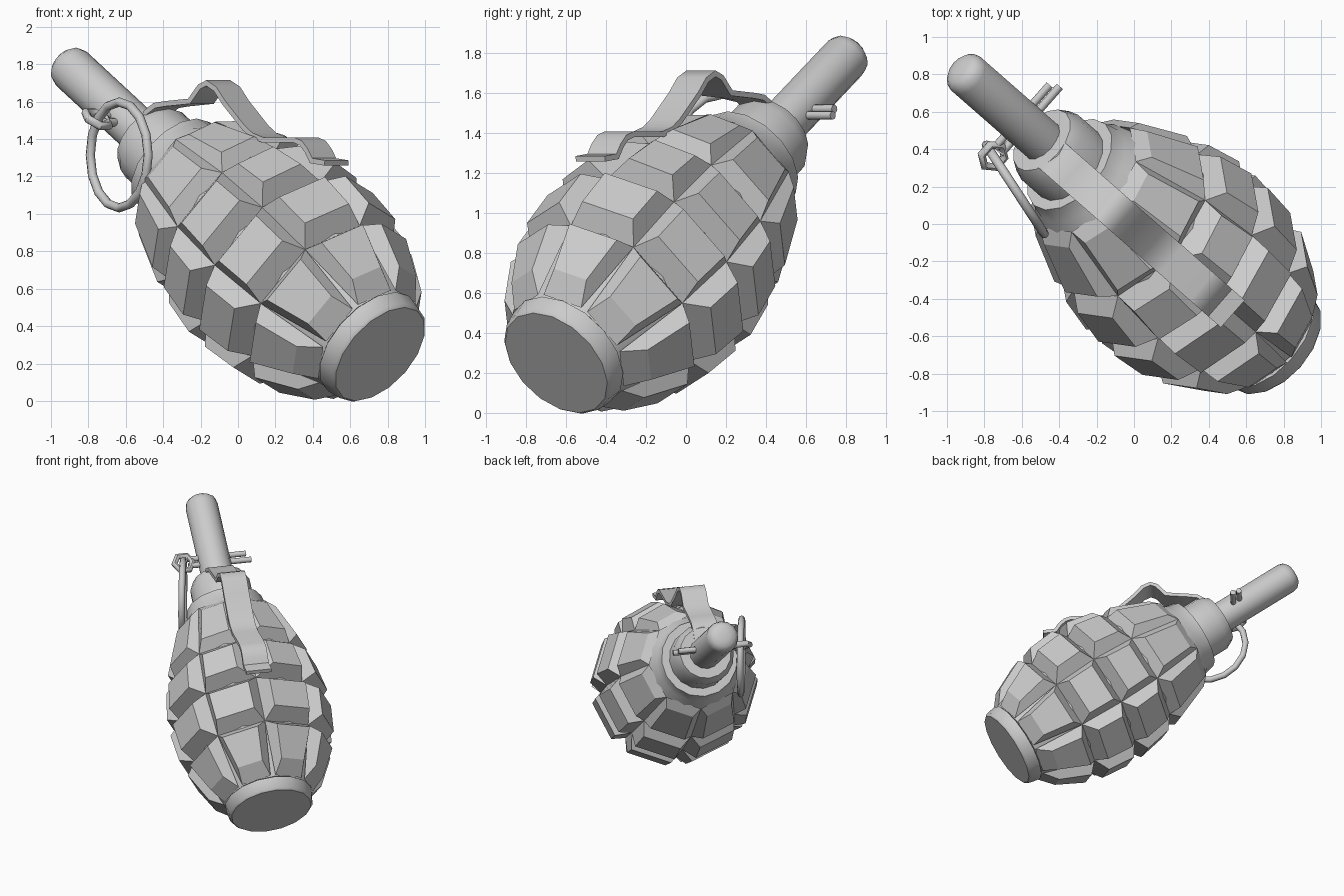
import bpy, bmesh, math
from mathutils import Matrix, Vector

if "Cube" in bpy.data.objects:
    bpy.data.objects.remove(bpy.data.objects["Cube"])

steel = bpy.data.materials.new("grey_metal")
steel.diffuse_color = (0.6, 0.6, 0.6, 1)
steel.use_nodes = True
steel.node_tree.nodes["Principled BSDF"].inputs["Base Color"].default_value = steel.diffuse_color

# Tilted frame: local Z runs base to fuze, local X points at the lever side
D = Vector((-0.6175, 0.541, 0.571)).normalized()
U = (Vector((0, 0, 1)) - D * D.z).normalized()
W = D.cross(U)
BASE = Vector((0.76, -0.65, 0.25))


def frame(x, y, z, origin):
    m = Matrix((x, y, z)).transposed().to_4x4()
    m.translation = origin
    return m


M = frame(U, W, D, BASE)


def finish(ob, name, smooth=None):
    ob.name = name
    ob.data.materials.append(steel)
    bpy.ops.object.select_all(action='DESELECT')
    ob.select_set(True)
    bpy.context.view_layer.objects.active = ob
    if smooth:
        bpy.ops.object.shade_smooth_by_angle(angle=math.radians(smooth))
    return ob


def mesh(name, verts, faces, smooth=None, matrix=M):
    bm = bmesh.new()
    vs = [bm.verts.new(v) for v in verts]
    for f in faces:
        bm.faces.new([vs[i] for i in f])
    bmesh.ops.recalc_face_normals(bm, faces=bm.faces)
    me = bpy.data.meshes.new(name)
    bm.to_mesh(me)
    bm.free()
    ob = bpy.data.objects.new(name, me)
    bpy.context.collection.objects.link(ob)
    ob.matrix_world = matrix
    return finish(ob, name, smooth)


def lathe(name, profile, n, smooth=35, matrix=M):
    """Capped solid turned about local Z from (radius, height) pairs."""
    verts = [(r * math.cos(2 * math.pi * i / n), r * math.sin(2 * math.pi * i / n), t)
             for r, t in profile for i in range(n)]
    faces = [(k * n + i, k * n + (i + 1) % n, (k + 1) * n + (i + 1) % n, (k + 1) * n + i)
             for k in range(len(profile) - 1) for i in range(n)]
    faces += [tuple(range(n))[::-1], tuple(range(len(verts) - n, len(verts)))]
    return mesh(name, verts, faces, smooth, matrix)


def torus(name, major, minor, seg, matrix):
    bpy.ops.mesh.primitive_torus_add(major_radius=major, minor_radius=minor,
                                     major_segments=seg, minor_segments=8)
    ob = bpy.context.object
    ob.matrix_world = matrix
    return finish(ob, name, 50)


# Smooth core, base plug, neck collar and fuze tube
seams = [(0.34, 0.11), (0.49, 0.50), (0.525, 0.86), (0.49, 1.22), (0.36, 1.66)]
lathe("body_core", [(r * 0.95, t) for r, t in seams] + [(0.31, 1.70), (0.29, 1.79)], 16)
lathe("base_plug", [(0.305, 0), (0.32, 0.015), (0.335, 0.10)], 16)
lathe("neck_collar", [(0.23, 1.70), (0.23, 1.96), (0.195, 2.03)], 16, 30)
lathe("fuze_tube", [(0.122, 1.95), (0.122, 2.67), (0.112, 2.71), (0.085, 2.735),
                    (0.04, 2.745)], 14, 60)

# Raised segments: four rows of eight truncated blocks
verts, faces = [], []
inset_t = [(0.09, 0.07), (0.07, 0.07), (0.07, 0.07), (0.08, 0.06)]
lift = [(0.065, 0.09), (0.095, 0.095), (0.095, 0.075), (0.065, 0.035)]
half = math.pi / 8
for row in range(4):
    (r0, t0), (r1, t1) = seams[row], seams[row + 1]
    for k in range(8):
        mid = math.radians(-2) + (2 * k + 1) * half
        b = len(verts)
        for top in (False, True):
            for end in (0, 1):
                t, r = seams[row + end][1], seams[row + end][0]
                spread = half * (0.86 if row == 0 and end == 0 else 1)
                if top:
                    t += (1, -1)[end] * inset_t[row][end]
                    r = r0 + (r1 - r0) * (t - t0) / (t1 - t0) + lift[row][end]
                    spread *= 0.66
                for s in (-1, 1) if end == 0 else (1, -1):
                    # Wider groove below the lever
                    under = top and row >= 2 and (k, s) in ((0, -1), (7, 1))
                    a = mid + s * (half * 0.42 if under else spread)
                    verts.append((r * math.cos(a), r * math.sin(a), t))
        faces.append((b + 4, b + 5, b + 6, b + 7))
        faces.append((b + 3, b + 2, b + 1, b))
        faces += [(b + i, b + (i + 1) % 4, b + 4 + (i + 1) % 4, b + 4 + i) for i in range(4)]
mesh("body_segments", verts, faces)

# Safety lever: bent strip of (height along axis, distance from axis)
path = [(2.02, 0.08), (2.02, 0.17), (1.99, 0.235), (1.935, 0.285), (1.80, 0.395),
        (1.785, 0.50), (1.755, 0.545), (1.687, 0.555), (1.592, 0.53), (1.40, 0.50),
        (1.33, 0.50), (1.25, 0.525), (1.072, 0.65), (1.02, 0.665), (0.965, 0.655),
        (0.906, 0.63), (0.82, 0.675)]
verts = []
for t, u in path:
    verts += [(u, -0.122, t), (u, 0.072, t)]
faces = [(2 * i, 2 * i + 1, 2 * i + 3, 2 * i + 2) for i in range(len(path) - 1)]
lever = mesh("safety_lever", verts, faces)
sol = lever.modifiers.new("thickness", 'SOLIDIFY')
sol.thickness = 0.028
sol.offset = 0
sol.use_even_offset = True
bpy.ops.object.modifier_apply(modifier=sol.name)
bpy.ops.object.shade_smooth_by_angle(angle=math.radians(50))

# Split pin through the fuze, with its eyelet and pull ring
pin_at = BASE + D * 2.2
for name, off, tip in (("pin_prong_upper", 0.028, 0.25), ("pin_prong_lower", -0.028, 0.28)):
    lathe(name, [(0.022, -0.20), (0.022, tip)], 8, 50,
          frame(D, U, W, pin_at + D * off))
torus("pin_eyelet", 0.07, 0.024, 6, frame(W, D, U, pin_at - W * 0.235))
H = Vector((0.547, -0.837, 0)).normalized()
Z = Vector((0, 0, 1))
torus("pull_ring", 0.283, 0.025, 16, frame(H, Z, H.cross(Z), Vector((-0.635, 0.185, 1.315))))
